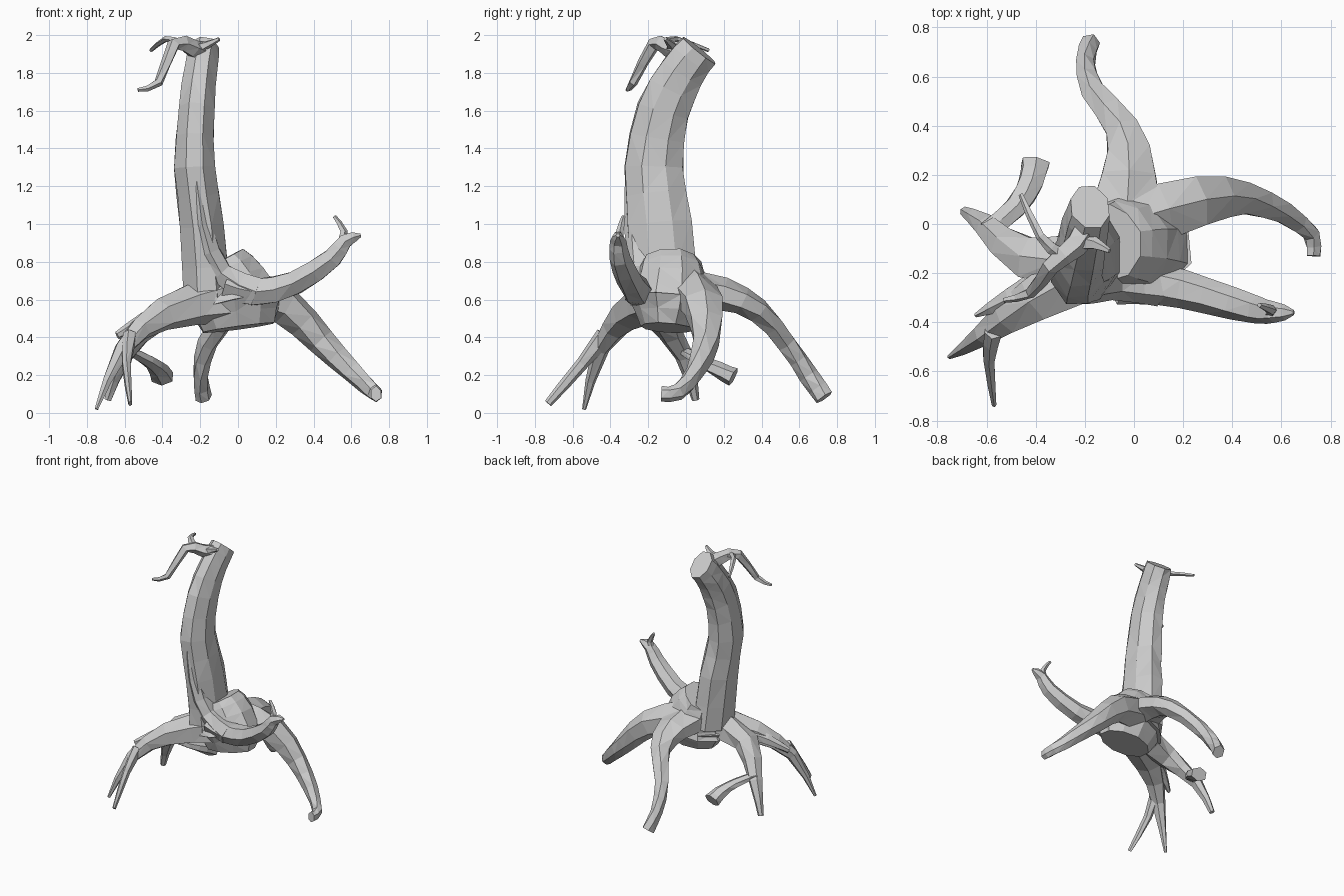
import bpy, bmesh, math, random
from mathutils import Vector

random.seed(4)
default_cube = bpy.data.objects.get("Cube")
if default_cube:
    bpy.data.objects.remove(default_cube, do_unlink=True)

GREY = (.6, .6, .6, 1)
bark = bpy.data.materials.new("bark grey")
bark.use_nodes = True
bark.diffuse_color = GREY
bark.node_tree.nodes["Principled BSDF"].inputs["Base Color"].default_value = GREY

UPRIGHT = Vector((0, 0, 1))
DEEP = Vector((0, 1, 0))


def smooth_path(controls):
    """Add one softly curved midpoint between each pair of control points."""
    points = [Vector(control) for control in controls]
    path = [points[0]]
    for i in range(len(points) - 1):
        before = points[max(i - 1, 0)]
        start, end = points[i], points[i + 1]
        after = points[min(i + 2, len(points) - 1)]
        path.append((start + end) * .5 + (start + end - before - after) / 16)
        path.append(end)
    return path


def limb(name, controls, thick, thin, power=1, sides=6, reference=UPRIGHT, rough=.07):
    """Faceted limb tapering from thick to thin, each (half width, half height)."""
    bm = bmesh.new()
    path = smooth_path(controls)
    last = len(path) - 1
    loops = []
    for i, centre in enumerate(path):
        along = (path[min(i + 1, last)] - path[max(i - 1, 0)]).normalized()
        side = along.cross(reference).normalized()
        up = side.cross(along)
        taper = (1 - i / last) ** power
        width, height = [b + (a - b) * taper for a, b in zip(thick, thin)]
        loop = []
        for k in range(sides):
            angle = math.tau * (k + .5) / sides
            bump = 1.04 + random.uniform(-rough, rough)
            offset = side * width * math.cos(angle) + up * height * math.sin(angle)
            loop.append(bm.verts.new(centre + offset * bump))
        loops.append(loop)

    # Skin the rings and close both ends
    for lower, upper in zip(loops, loops[1:]):
        for k in range(sides):
            n = (k + 1) % sides
            bm.faces.new((lower[k], lower[n], upper[n], upper[k]))
    bmesh.ops.triangulate(bm, faces=bm.faces[:])
    bm.faces.new(loops[0])
    bm.faces.new(loops[-1])
    bmesh.ops.recalc_face_normals(bm, faces=bm.faces)

    mesh = bpy.data.meshes.new(name)
    bm.to_mesh(mesh)
    bm.free()
    mesh.materials.append(bark)
    bpy.context.collection.objects.link(bpy.data.objects.new(name, mesh))


# Trunk, deeper than wide, ending in a slanted cut
limb("trunk",
     [(-.16, -.11, .6), (-.19, -.14, 1), (-.23, -.17, 1.3), (-.22, -.12, 1.6), (-.2, -.02, 1.8), (-.18, .07, 1.92)],
     thick=(.13, .19), thin=(.08, .11), sides=8, reference=DEEP, rough=.04)

# Crown where the roots meet, widest in the middle
limb("crown_underside",
     [(0, -.1, .45), (-.02, -.09, .6)],
     thick=(.19, .14), thin=(.25, .21), sides=10, reference=DEEP, rough=.04)
limb("crown_shoulder",
     [(-.02, -.09, .58), (-.05, -.08, .7), (-.1, -.08, .8)],
     thick=(.25, .22), thin=(.14, .15), sides=10, reference=DEEP, rough=.04)

# Roots arching down from the crown
limb("left_root",
     [(0, .02, .64), (.25, .09, .57), (.44, .11, .38), (.6, .05, .22), (.72, -.04, .11), (.73, -.13, .1)],
     thick=(.15, .13), thin=(.03, .04), power=2)
limb("back_root",
     [(-.04, -.05, .66), (-.02, .2, .63), (-.04, .38, .54), (-.16, .53, .37), (-.2, .65, .2), (-.18, .73, .08)],
     thick=(.2, .11), thin=(.04, .05), power=3)
limb("front_right_root",
     [(-.1, -.14, .6), (-.4, -.3, .52), (-.61, -.45, .34), (-.75, -.54, .02)],
     thick=(.15, .13), thin=(.01, .01), power=1.2)
limb("front_right_root_fork",
     [(-.57, -.43, .41), (-.59, -.55, .26), (-.57, -.73, .05)],
     thick=(.04, .05), thin=(.01, .02))
limb("front_right_root_spur",
     [(-.35, -.24, .54), (-.5, -.3, .49), (-.64, -.37, .41)],
     thick=(.08, .06), thin=(.01, .02))
limb("back_right_root",
     [(-.15, -.14, .6), (-.43, -.14, .51), (-.6, -.01, .3), (-.69, .05, .07)],
     thick=(.14, .11), thin=(.02, .02), power=1.3)
limb("back_right_root_paddle",
     [(-.6, -.03, .34), (-.48, .07, .28), (-.42, .17, .23), (-.4, .25, .19)],
     thick=(.04, .02), thin=(.06, .05))

# Ridge running down the front of the trunk
limb("trunk_front_ridge",
     [(-.25, -.07, 1.75), (-.23, -.25, 1.4), (-.19, -.26, 1), (-.09, -.24, .74), (.1, -.25, .64)],
     thick=(.03, .04), thin=(.08, .08), reference=-DEEP)

# Raised branch that carries the ridge on past the crown
limb("raised_branch",
     [(-.06, -.23, .68), (.1, -.25, .64), (.3, -.29, .69), (.5, -.35, .82), (.57, -.36, .91), (.65, -.36, .94)],
     thick=(.09, .09), thin=(.01, .01), power=.6, reference=-DEEP)
limb("raised_branch_prong",
     [(.54, -.36, .88), (.56, -.35, .96), (.51, -.33, 1.04)],
     thick=(.03, .03), thin=(.01, .01), sides=5, reference=DEEP)

# Forked twig at the top of the trunk
limb("top_twig",
     [(-.19, -.01, 1.9), (-.24, -.09, 1.93), (-.34, -.17, 1.95), (-.42, -.28, 1.75), (-.53, -.31, 1.71)],
     thick=(.06, .06), thin=(.01, .01), sides=5)
limb("top_twig_fork",
     [(-.3, -.12, 1.96), (-.38, -.05, 1.98), (-.46, .12, 1.92)],
     thick=(.03, .02), thin=(.01, .01), sides=5)
limb("top_twig_stub",
     [(-.22, -.07, 1.93), (-.16, -.08, 1.95), (-.1, -.11, 1.98)],
     thick=(.04, .03), thin=(.01, .01), sides=5)
